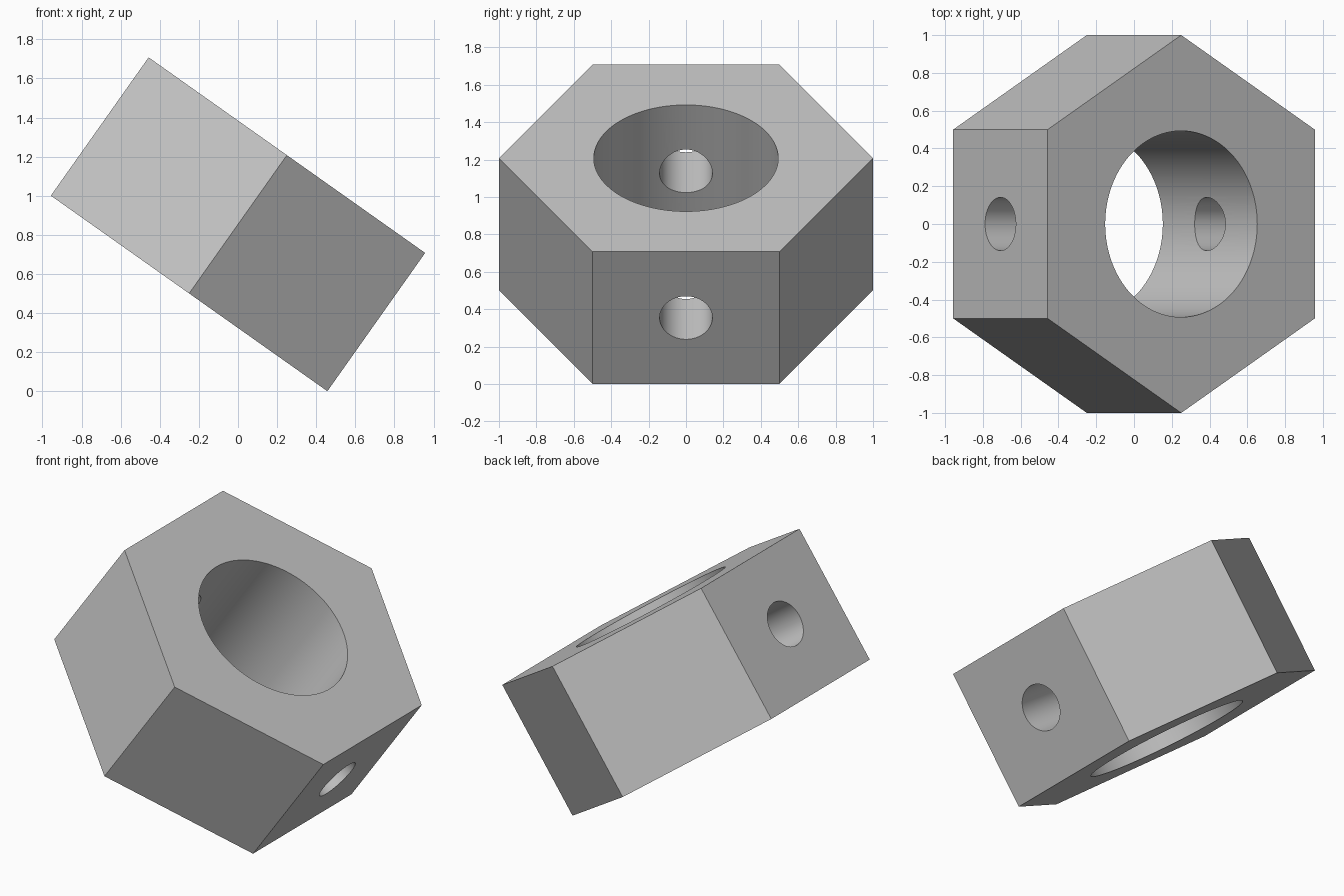
import bpy
import math
from mathutils import Matrix

cube = bpy.data.objects.get("Cube")
if cube:
    bpy.data.objects.remove(cube, do_unlink=True)

THICK = math.sqrt(3) / 2
TILT = Matrix.Rotation(math.atan(1 / math.sqrt(2)), 4, 'Y')
CENTRE = Matrix.Translation((0, 0, 0.854))

grey = bpy.data.materials.new("plain grey")
grey.use_nodes = True
colour = (0.55, 0.55, 0.55, 1)
grey.diffuse_color = colour
grey.node_tree.nodes["Principled BSDF"].inputs["Base Color"].default_value = colour


def prism(name, sides, radius, depth, turn=Matrix()):
    """Upright prism, optionally turned, then tilted into place."""
    bpy.ops.mesh.primitive_cylinder_add(vertices=sides, radius=radius, depth=depth)
    obj = bpy.context.object
    obj.name = name
    obj.data.transform(CENTRE @ TILT @ turn)
    obj.data.materials.append(grey)
    return obj


# Hexagonal body with corners toward the front and back
nut = prism("hex_nut", 6, 1, THICK)

# Main bore, and a cross hole through two opposite flats
cutters = [
    prism("bore_cutter", 128, 0.493, 2),
    prism("cross_hole_cutter", 64, 0.141, 3, Matrix.Rotation(math.pi / 2, 4, 'Y')),
]
for cutter in cutters:
    cut = nut.modifiers.new(cutter.name, 'BOOLEAN')
    cut.operation = 'DIFFERENCE'
    cut.solver = 'EXACT'
    cut.object = cutter
    bpy.ops.object.select_all(action='DESELECT')
    nut.select_set(True)
    bpy.context.view_layer.objects.active = nut
    bpy.ops.object.modifier_apply(modifier=cut.name)
    bpy.data.objects.remove(cutter, do_unlink=True)

# Smooth hole walls, crisp flats
bpy.ops.object.shade_smooth_by_angle(angle=math.radians(30))
